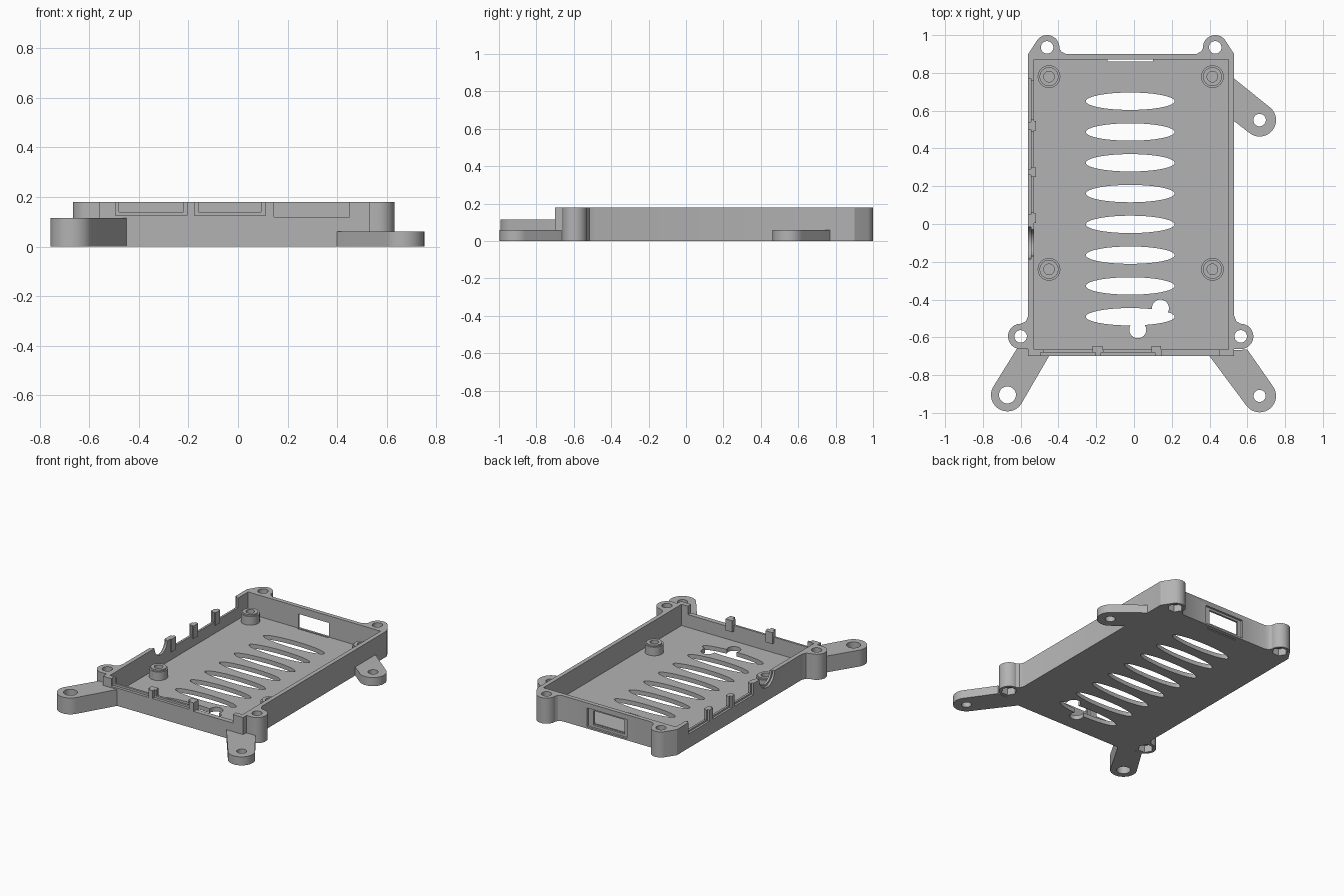
import bpy, bmesh, math
from mathutils import Vector
from mathutils.geometry import convex_hull_2d

cube = bpy.data.objects.get("Cube")
if cube:
    bpy.data.objects.remove(cube, do_unlink=True)

grey = bpy.data.materials.new("plain grey")
grey.use_nodes = True
grey.diffuse_color = (0.45, 0.45, 0.45, 1)
grey.node_tree.nodes["Principled BSDF"].inputs["Base Color"].default_value = grey.diffuse_color


def ring(u, v, ru, rv=None, n=40, turn=0.0):
    rv = rv or ru
    return [(u + ru * math.cos(turn + math.tau * i / n),
             v + rv * math.sin(turn + math.tau * i / n)) for i in range(n)]


def rect(u0, u1, v0, v1):
    return [(u0, v0), (u1, v0), (u1, v1), (u0, v1)]


def hull(points):
    return [points[i] for i in convex_hull_2d([Vector(p) for p in points])]


def prism(name, points, low, high, axis="z"):
    """Extrude an outline along z, or a (y, z) outline along x."""
    bm = bmesh.new()
    place = (lambda p, h: (p[0], p[1], h)) if axis == "z" else (lambda p, h: (h, p[0], p[1]))
    base = bm.faces.new([bm.verts.new(place(p, low)) for p in points])
    top = bmesh.ops.extrude_face_region(bm, geom=[base])["geom"]
    shift = Vector(place((0, 0), high - low))
    bmesh.ops.translate(bm, vec=shift, verts=[g for g in top if isinstance(g, bmesh.types.BMVert)])
    bmesh.ops.recalc_face_normals(bm, faces=bm.faces)
    mesh = bpy.data.meshes.new(name)
    bm.to_mesh(mesh)
    bm.free()
    mesh.materials.append(grey)
    obj = bpy.data.objects.new(name, mesh)
    bpy.context.collection.objects.link(obj)
    return obj


def combine(target, tool, operation="DIFFERENCE"):
    mod = target.modifiers.new("shape", "BOOLEAN")
    mod.operation, mod.solver, mod.object = operation, "EXACT", tool
    bpy.context.view_layer.objects.active = target
    bpy.ops.object.modifier_apply(modifier=mod.name)
    bpy.data.objects.remove(tool, do_unlink=True)


def cut(target, points, low, high, axis="z"):
    combine(target, prism("cutter", points, low, high, axis))


def finish(obj):
    bpy.ops.object.select_all(action="DESELECT")
    obj.select_set(True)
    bpy.context.view_layer.objects.active = obj
    bpy.ops.object.shade_smooth_by_angle(angle=math.radians(30))


H, FLOOR, OVER = 0.18, 0.03, 0.25
LEFT, RIGHT, FRONT, BACK = -0.56, 0.53, -0.70, 0.90

# Tray body with screw lugs at the corners
tray = prism("tray", rect(LEFT, RIGHT, FRONT, BACK), 0, H)
lugs = [(-0.46, 0.935), (0.43, 0.935), (-0.60, -0.595), (0.565, -0.595)]
for x, y in lugs:
    s = -1 if x < 0 else 1
    wall = LEFT if s < 0 else RIGHT
    if y > 0:
        outline = hull(ring(x, y, 0.065) + [(wall, BACK), (wall, 0.885), (x - s * 0.065, 0.885)])
        fillet = [(x - s * 0.04, 0.96), (x - s * 0.065, 0.93), (x - s * 0.075, 0.913),
                  (x - s * 0.10, BACK), (x - s * 0.10, 0.885), (x - s * 0.04, 0.885)]
    else:
        outline = hull(ring(x, y, 0.067) + [(wall - s * 0.02, -0.66), (wall - s * 0.02, -0.53)])
        fillet = [(x, -0.529), (wall + s * 0.012, -0.515), (wall, -0.485),
                  (wall - s * 0.02, -0.485), (wall - s * 0.02, -0.56), (x, -0.56)]
    combine(tray, prism("lug", outline, 0, H), "UNION")
    combine(tray, prism("fillet", fillet, 0, H), "UNION")
cut(tray, rect(-0.53, 0.50, -0.665, 0.87), FLOOR, OVER)

# Screw holes with hexagonal nut pockets underneath
for x, y in lugs:
    cut(tray, ring(x, y, 0.033), -0.1, OVER)
    cut(tray, ring(x, y, 0.052, n=6), -0.1, 0.05)

# Oval floor vents, and a pair of hanging holes joined to the last vent
for i in range(8):
    cut(tray, ring(-0.02, 0.65 - 0.163 * i, 0.235, 0.046, 64), -0.1, 0.1)
for x, y in [(0.14, -0.445), (0.02, -0.56)]:
    cut(tray, ring(x, y, 0.045), -0.1, 0.1)
    cut(tray, rect(x - 0.03, x + 0.03, min(y, -0.49), max(y, -0.49)), -0.1, 0.1)

# Front wall port openings, wider on the outside
for a, b, rim in [(-0.495, -0.205, 0.015), (-0.175, 0.11, 0.015), (0.145, 0.45, 0)]:
    depth = 0.125 if rim else 0.12
    cut(tray, rect(a, b, -0.75, -0.68), depth, OVER)
    cut(tray, rect(a + rim, b - rim, -0.75, -0.64), depth + rim, OVER)

# Left wall port openings and the round socket notch
for a, b in [(0.54, 0.77), (0.29, 0.50), (0.05, 0.26)]:
    cut(tray, rect(a, b, 0.10, OVER), -0.65, -0.545, "x")
    cut(tray, rect(a + 0.012, b - 0.012, 0.112, OVER), -0.65, -0.50, "x")
cut(tray, ring(-0.10, H, 0.085), -0.65, -0.545, "x")
cut(tray, ring(-0.10, H, 0.07), -0.65, -0.50, "x")

# Back wall card window with an outer recess and a thin floor slot
cut(tray, rect(-0.17, 0.14, 0.885, 0.95), 0.012, 0.145)
cut(tray, rect(-0.14, 0.10, 0.86, 0.95), FLOOR, 0.13)
cut(tray, rect(-0.14, 0.10, 0.861, 0.87), -0.1, 0.1)
finish(tray)

# Inner ribs between the ports
for i, x in enumerate((-0.192, 0.12)):
    finish(prism(f"front_rib_{i + 1}", rect(x - 0.028, x + 0.024, -0.68, -0.645), 0.10, H))
for i, y in enumerate((0.52, 0.275, 0.03)):
    finish(prism(f"left_rib_{i + 1}", rect(y - 0.025, y + 0.025, 0.09, H), -0.54, -0.52, "x"))

# Mounting arms
arms = [
    ("front_right_arm", (-0.67, -0.905), 0.045, 0.115, [(-0.62, -0.66), (-0.45, -0.70), (-0.45, -0.67)]),
    ("front_left_arm", (0.665, -0.91), 0.032, 0.06, [(0.60, -0.665), (0.40, -0.70), (0.42, -0.67)]),
    ("back_left_arm", (0.665, 0.55), 0.033, 0.06, [(0.53, 0.77), (0.51, 0.77), (0.51, 0.56), (0.53, 0.545)]),
]
for name, (x, y), hole, height, root in arms:
    arm = prism(name, hull(ring(x, y, 0.087) + root), 0, height)
    cut(arm, ring(x, y, hole), -0.1, OVER)
    finish(arm)

# Board standoffs with a stepped collar and blind screw hole
for name, x, y in [("back_right", -0.45, 0.78), ("back_left", 0.415, 0.78),
                   ("front_right", -0.45, -0.24), ("front_left", 0.415, -0.24)]:
    post = prism(name + "_standoff", ring(x, y, 0.06), FLOOR - 0.01, 0.09)
    combine(post, prism("collar", ring(x, y, 0.05), 0.05, 0.10), "UNION")
    cut(post, ring(x, y, 0.028), 0.04, OVER)
    finish(post)
